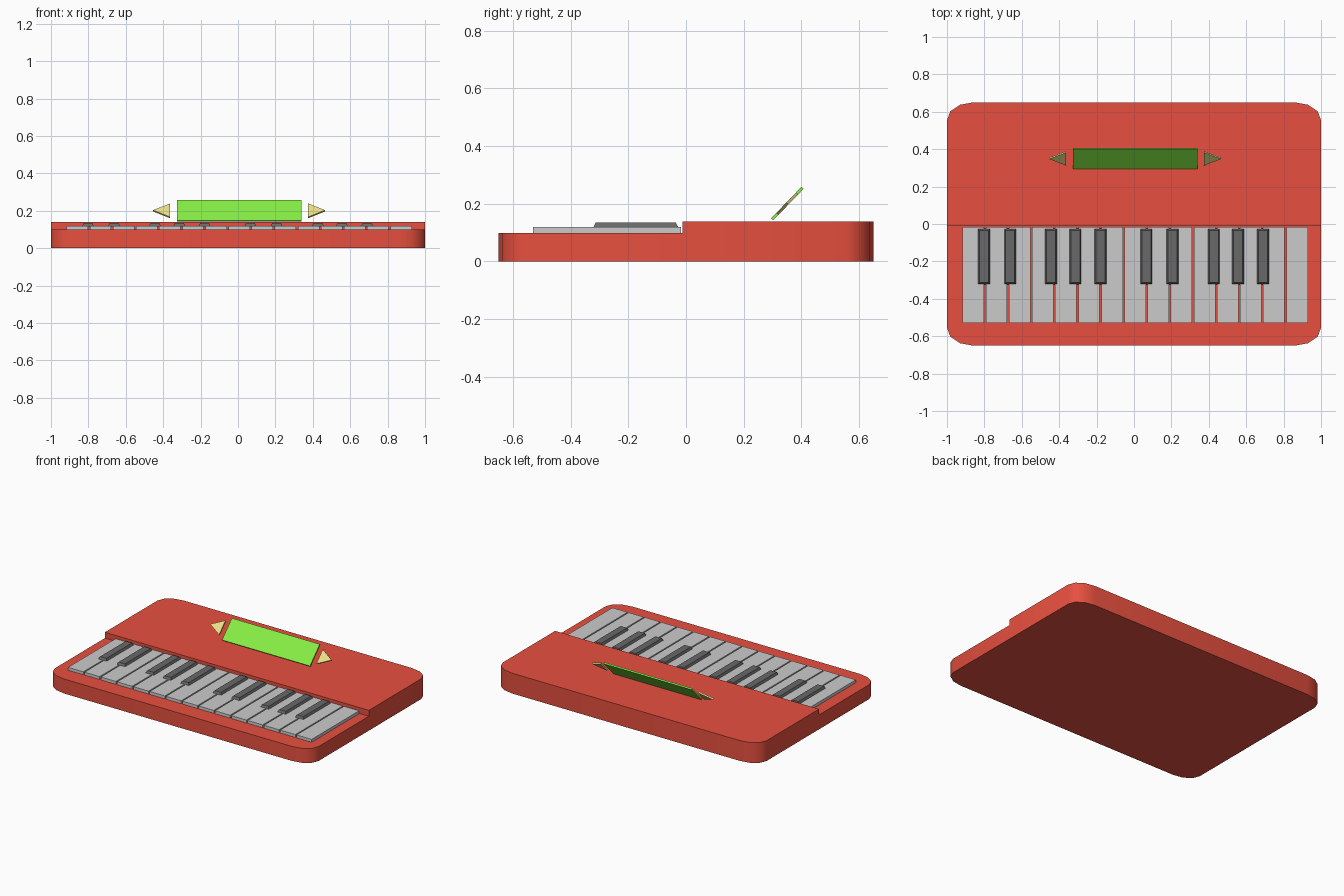
import bpy, bmesh, math
from mathutils import Matrix, Vector

if "Cube" in bpy.data.objects:
    bpy.data.objects.remove(bpy.data.objects["Cube"])


def material(name, rgb):
    m = bpy.data.materials.new(name)
    m.diffuse_color = (*rgb, 1)
    m.use_nodes = True
    m.node_tree.nodes["Principled BSDF"].inputs["Base Color"].default_value = m.diffuse_color
    return m


def finish(name, bm, mat=None):
    bmesh.ops.recalc_face_normals(bm, faces=bm.faces[:])
    mesh = bpy.data.meshes.new(name)
    bm.to_mesh(mesh)
    bm.free()
    ob = bpy.data.objects.new(name, mesh)
    bpy.context.collection.objects.link(ob)
    if mat:
        mesh.materials.append(mat)
    return ob


def prism(bm, outline, z0, z1):
    face = bm.faces.new([bm.verts.new((x, y, z0)) for x, y in outline])
    ext = bmesh.ops.extrude_face_region(bm, geom=[face], use_keep_orig=True)
    top = [v for v in ext["geom"] if isinstance(v, bmesh.types.BMVert)]
    bmesh.ops.translate(bm, vec=(0, 0, z1 - z0), verts=top)
    return top


def rect(x0, x1, y0, y1):
    return [(x0, y0), (x1, y0), (x1, y1), (x0, y1)]


red = material("red", (0.8, 0.08, 0.05))
black = material("black", (0.14, 0.14, 0.14))
green = material("green", (0.24, 0.86, 0.06))
yellow = material("yellow", (0.83, 0.75, 0.25))

LOW, HIGH, STEP_Y = 0.099, 0.139, -0.012

# Case: rounded slab with a raised rear half
outline = []
for i, (sx, sy) in enumerate([(1, 1), (-1, 1), (-1, -1), (1, -1)]):
    for k in range(4):
        a = math.radians(90 * i + 30 * k)
        outline.append((sx * 0.861 + 0.139 * math.cos(a), sy * 0.556 + 0.094 * math.sin(a)))
bm = bmesh.new()
prism(bm, outline, 0, LOW)
bmesh.ops.bisect_plane(bm, geom=bm.verts[:] + bm.edges[:] + bm.faces[:],
                       plane_co=(0, STEP_Y, 0), plane_no=(0, 1, 0))
rear = [f for f in bm.faces
        if f.calc_center_median().z > LOW - 1e-4 and f.calc_center_median().y > STEP_Y]
ext = bmesh.ops.extrude_face_region(bm, geom=rear)
bmesh.ops.translate(bm, vec=(0, 0, HIGH - LOW),
                    verts=[v for v in ext["geom"] if isinstance(v, bmesh.types.BMVert)])
case = finish("case", bm, red)
bpy.context.view_layer.objects.active = case
case.select_set(True)
bpy.ops.object.shade_smooth_by_angle(angle=math.radians(45))

# White keys
bm = bmesh.new()
pitch, gap, left = 0.1236, 0.009, -0.916
for i in range(15):
    x = left + i * pitch
    prism(bm, rect(x, x + pitch - gap, -0.53, -0.017), LOW - 0.004, 0.119)
finish("white_keys", bm)

# Black keys, tapered towards the top
bm = bmesh.new()
for x in (-0.802, -0.662, -0.444, -0.314, -0.179, 0.066, 0.206, 0.427, 0.556, 0.69):
    top = prism(bm, rect(x - 0.033, x + 0.033, -0.323, -0.025), 0.115, 0.134)
    for v in top:
        v.co.x += 0.009 if v.co.x < x else -0.009
        v.co.y += 0.01 if v.co.y < -0.17 else -0.01
finish("black_keys", bm, black)

# Tilted display and its side arrows share one plane
tilt = Matrix.Translation((0.006, 0.351, 0.2)) @ Matrix.Rotation(math.radians(46), 4, "X")
bm = bmesh.new()
prism(bm, rect(-0.333, 0.333, -0.076, 0.076), -0.005, 0.005)
bm.transform(tilt)
finish("display", bm, green)

for side, name in ((-1, "left_arrow"), (1, "right_arrow")):
    bm = bmesh.new()
    prism(bm, [(side * 0.46, 0), (side * 0.369, 0.05), (side * 0.369, -0.05)], -0.005, 0.005)
    bm.transform(tilt)
    finish(name, bm, yellow)
